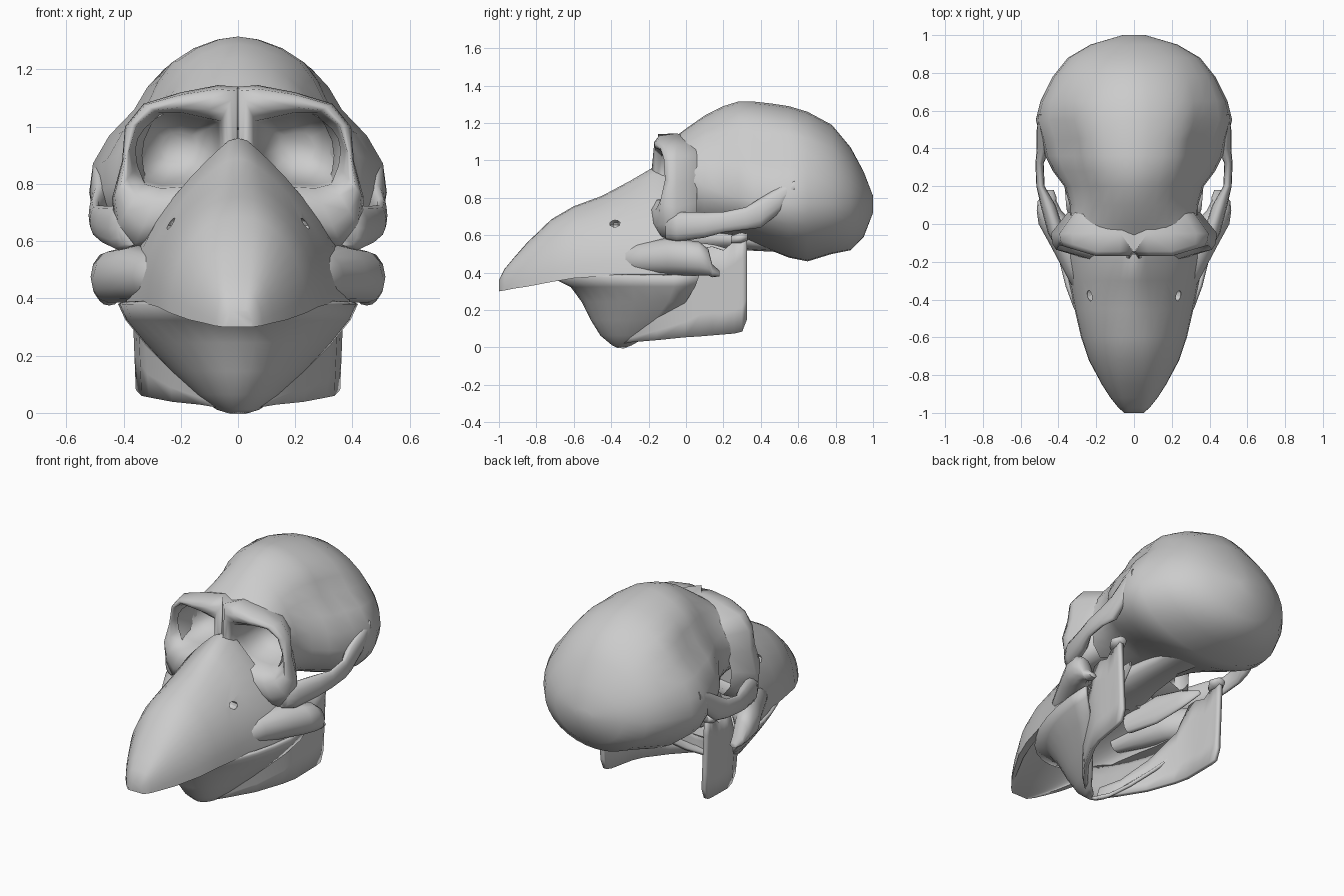
import bpy
import bmesh
from math import sin, cos, pi, radians, exp

default_cube = bpy.data.objects.get("Cube")
if default_cube:
    bpy.data.objects.remove(default_cube)

bone = bpy.data.materials.new("bone_grey")
bone.use_nodes = True
bone_colour = (0.6, 0.6, 0.6, 1)
bone.diffuse_color = bone_colour
bone.node_tree.nodes["Principled BSDF"].inputs["Base Color"].default_value = bone_colour


def loft(name, rings, closed=True, cap_start=True, cap_end=True, mirror=False, thickness=0, angle=50):
    """Skin a list of point rings into one smooth object."""
    mesh_builder = bmesh.new()
    rows = [[mesh_builder.verts.new(point) for point in ring] for ring in rings]
    count = len(rows[0])
    for lower, upper in zip(rows, rows[1:]):
        for i in range(count if closed else count - 1):
            j = (i + 1) % count
            mesh_builder.faces.new((lower[i], lower[j], upper[j], upper[i]))
    if closed and cap_start:
        mesh_builder.faces.new(rows[0])
    if closed and cap_end:
        mesh_builder.faces.new(rows[-1])
    bmesh.ops.recalc_face_normals(mesh_builder, faces=mesh_builder.faces)
    mesh = bpy.data.meshes.new(name)
    mesh_builder.to_mesh(mesh)
    mesh_builder.free()
    mesh.materials.append(bone)
    part = bpy.data.objects.new(name, mesh)
    bpy.context.collection.objects.link(part)
    bpy.ops.object.select_all(action="DESELECT")
    part.select_set(True)
    bpy.context.view_layer.objects.active = part
    bpy.ops.object.shade_smooth_by_angle(angle=radians(angle))
    if thickness:
        part.modifiers.new("Thickness", "SOLIDIFY").thickness = thickness
        part.modifiers["Thickness"].offset = 0
    if mirror:
        part.modifiers.new("Mirror", "MIRROR")
    return part


def oval(y, centre_x, centre_z, radius_x, radius_z, sides=12):
    turns = [2 * pi * i / sides for i in range(sides)]
    return [(centre_x + radius_x * sin(a), y, centre_z + radius_z * cos(a)) for a in turns]


def bar(name, stations, mirror=True):
    return loft(name, [oval(*station) for station in stations], mirror=mirror, angle=75)


# Braincase: domed top, dented temples, rounded underside
def skull_ring(y, bottom, middle, top, width, sides=32):
    temple = .18 * exp(-((y - .42) / .25) ** 2)
    ring = []
    for i in range(sides):
        a = 2 * pi * i / sides
        s, c = sin(a), cos(a)
        reach = s * abs(s) ** (.15 if c > 0 else 0)
        reach *= 1 - temple * exp(-((c - .58) / .2) ** 2)
        height = top - middle if c > 0 else middle - bottom
        ring.append((width * reach, y, middle + height * c))
    return ring


skull_stations = [
    (-.08, .64, .92, 1.11, .36), (0, .62, .9, 1.17, .335), (.1, .6, .86, 1.24, .34),
    (.2, .6, .82, 1.29, .37), (.28, .59, .8, 1.315, .43), (.36, .56, .78, 1.315, .47),
    (.45, .52, .77, 1.305, .49), (.55, .48, .77, 1.29, .52), (.65, .46, .77, 1.26, .495),
    (.78, .5, .77, 1.19, .43), (.88, .52, .77, 1.07, .35), (.95, .59, .77, .94, .23),
    (1, .72, .77, .81, .06)]
loft("braincase", [skull_ring(*station) for station in skull_stations], cap_start=False, angle=75)

# Eye sockets: back wall, outer edge, raised rim, hole edge, then a narrowing cup
edge = [(0, 1.14), (.07, 1.145), (.2, 1.12), (.33, 1.08), (.395, 1), (.405, .88),
        (.44, .75), (.43, .64), (.37, .565), (.27, .6), (.1, .62), (0, .7)]
hole = [(.06, 1.02), (.11, 1.03), (.2, 1.05), (.28, 1.05), (.34, 1.01), (.375, .92),
        (.37, .84), (.33, .8), (.27, .785), (.18, .79), (.1, .82), (.06, .9)]


def shrink(points, scale, y):
    return [(.2 + (x - .2) * scale, y, .93 + (z - .93) * scale) for x, z in points]


def rim_ring(blend, depth):
    ring = []
    for (x, z), (hole_x, hole_z) in zip(edge, hole):
        x += (hole_x - x) * blend
        z += (hole_z - z) * blend
        cheek_bulge = .03 if z < .8 else 0
        ring.append((x, depth - cheek_bulge + max(0, x - .2) * .3, z))
    return ring


back_wall = [(x * .8, .06, z + (.93 - z) * .15) for x, z in edge]
outer_ring = [(x, -.05 if x else -.15, z) for x, z in edge]
socket_rings = [back_wall, outer_ring, rim_ring(.12, -.145), rim_ring(.4, -.17),
                rim_ring(.75, -.165), rim_ring(1, -.13),
                shrink(hole, .93, -.05), shrink(hole, .76, .05), shrink(hole, .4, .12)]
loft("eye_socket", socket_rings, cap_start=False, mirror=True, angle=80)


# Upper beak: round at the tip, bell shaped at the face, hollow beneath
def beak_ring(y, bottom, top, width, peak, steps=9):
    height = top - bottom
    vault = height * .25 * min(1, 2 * y + 2.05)
    arc = [pi / 2 * i / steps for i in range(-steps, steps + 1)]
    shell = []
    for a in arc:
        s = abs(sin(a))
        reach = (width - .05) * s ** peak + .05 * s ** .4
        shell.append((reach * (1 if a > 0 else -1), y, bottom + height * cos(a)))
    roof = [(width * .85 * sin(a), y, bottom + vault * cos(a)) for a in reversed(arc)]
    return shell + roof


beak_stations = [
    (-1, .3, .36, .052, .7), (-.97, .305, .42, .085, .8), (-.92, .315, .48, .125, .9),
    (-.85, .325, .56, .17, 1), (-.72, .35, .685, .24, 1.1), (-.6, .37, .755, .28, 1.25),
    (-.45, .38, .81, .315, 1.5), (-.3, .38, .89, .345, 1.9), (-.18, .38, .96, .375, 2.2),
    (-.1, .385, .95, .39, 2.3)]
beak = loft("upper_beak", [beak_ring(*station) for station in beak_stations])

# Nostrils: small pits cut into both sides of the beak
for side in (-1, 1):
    bpy.ops.mesh.primitive_uv_sphere_add(segments=10, ring_count=6, location=(side * .205, -.375, .655))
    cutter = bpy.context.object
    cutter.name = "nostril_cutter"
    cutter.scale = (.05, .04, .028)
    cutter.hide_render = True
    cut = beak.modifiers.new("Nostril", "BOOLEAN")
    cut.operation = "DIFFERENCE"
    cut.object = cutter
    bpy.context.view_layer.objects.active = beak
    bpy.ops.object.modifier_apply(modifier=cut.name)
    bpy.data.objects.remove(cutter)

# Cheeks: flank and knob behind the beak, and the arch running back to the braincase
bar("cheek_knob", [
    (-.42, .23, .46, .05, .05), (-.25, .29, .475, .08, .085), (-.1, .35, .485, .1, .1),
    (0, .41, .48, .095, .095), (.07, .45, .475, .065, .09), (.12, .46, .455, .05, .07),
    (.14, .45, .41, .04, .035), (.18, .45, .395, .025, .015)])
bar("cheek_arch", [
    (-.11, .38, .645, .04, .065), (-.05, .41, .645, .045, .08), (.1, .455, .655, .04, .068),
    (.2, .495, .67, .022, .055), (.32, .5, .69, .022, .06), (.4, .48, .72, .035, .08),
    (.5, .485, .79, .03, .07), (.58, .49, .86, .015, .03)])

# Skull base: central beam and thin wings under the braincase
bar("skull_base", [
    (-.15, 0, .6, .2, .1), (.05, 0, .58, .13, .07), (.3, 0, .58, .1, .06), (.5, 0, .56, .12, .05)],
    mirror=False)
bar("palate_wing", [
    (-.2, .13, .46, .04, .06), (0, .17, .48, .025, .09), (.15, .21, .49, .02, .06),
    (.27, .25, .5, .01, .015)])


# Lower beak: a scoop of U-shaped bands, widest at the top
def scoop_band(z, width, front, back, steps=9):
    arc = [pi / 2 * i / steps for i in range(-steps, steps + 1)]
    return [(width * sin(a), back + (front - back) * cos(a), z) for a in arc]


scoop_levels = [
    (.385, .41, -.72, .07), (.33, .385, -.61, .05), (.25, .32, -.55, 0), (.15, .225, -.5, -.1),
    (.07, .14, -.45, -.2), (.02, .07, -.39, -.29), (.005, .02, -.36, -.33)]
loft("lower_beak", [scoop_band(*level) for level in scoop_levels], closed=False, thickness=.02)


# Jaw branches: plates that sweep out and back from the chin
def jaw_column(y, x, bottom, top, rows=4):
    return [(x + .02 * i / rows, y, bottom + (top - bottom) * i / rows) for i in range(rows + 1)]


jaw_columns = [
    (-.36, .03, .015, .08), (-.28, .12, .03, .13), (-.15, .22, .04, .24), (0, .3, .055, .38),
    (.08, .325, .06, .53), (.14, .33, .065, .54), (.2, .335, .07, .52), (.26, .34, .075, .57),
    (.3, .345, .085, .61), (.325, .345, .15, .6)]
loft("jaw_branch", [jaw_column(*column) for column in jaw_columns], closed=False,
     mirror=True, thickness=.025)
bar("jaw_joint", [(.24, .36, .575, .02, .02), (.29, .36, .585, .05, .03), (.33, .36, .59, .03, .02)])
